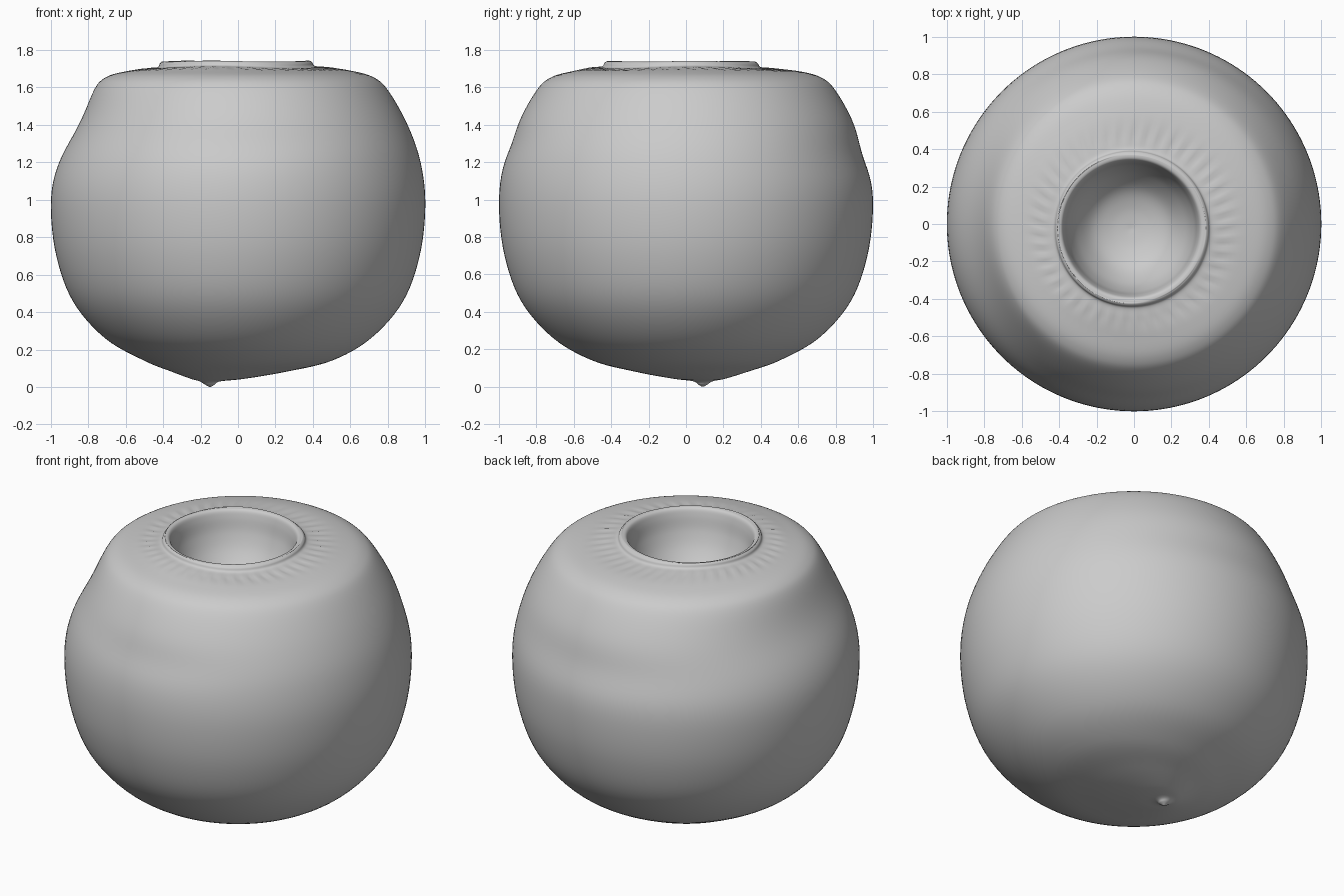
import bpy, bmesh
from math import sin, cos, tau, exp, atan2, pi
from mathutils import Vector

old = bpy.data.objects.get("Cube")
if old:
    bpy.data.objects.remove(old)

SEGMENTS = 160
STEPS = 6

clay = bpy.data.materials.new("grey clay")
clay.use_nodes = True
GREY = (0.6, 0.6, 0.6, 1)
clay.diffuse_color = GREY
clay.node_tree.nodes["Principled BSDF"].inputs["Base Color"].default_value = GREY

# Profile from the pinched foot, up the wall, over the rim, down into the bowl:
# radius, height, centre x, centre y
TIP = (-.15, .09)
MID = (0, 0)
RIM = (-.015, -.025)
profile = [
    (.004, 0, *TIP), (.025, .012, *TIP), (.055, .03, *TIP), (.14, .043, -.11, .07),
    (.30, .08, -.05, .03), (.50, .14, *MID), (.71, .26, *MID), (.88, .455, *MID),
    (.97, .70, *MID), (1, .97, *MID), (.975, 1.2, *MID), (.905, 1.4, *MID),
    (.80, 1.585, *MID), (.72, 1.655, *MID), (.60, 1.688, *MID), (.48, 1.702, *RIM),
    (.425, 1.71, *RIM), (.41, 1.73, *RIM), (.395, 1.738, *RIM), (.37, 1.73, *RIM),
    (.355, 1.69, *RIM), (.335, 1.60, *RIM), (.29, 1.50, *RIM), (.21, 1.405, *RIM),
    (.11, 1.36, *RIM), (.004, 1.345, *RIM),
]


def smooth_path(points):
    """Catmull-Rom curve through the profile points."""
    pts = [Vector(p) for p in points]
    pts = [pts[0]] + pts + [pts[-1]]
    out = []
    for a, b, c, d in zip(pts, pts[1:], pts[2:], pts[3:]):
        for k in range(STEPS):
            t = k / STEPS
            out.append(.5 * (2 * b + (c - a) * t + (2 * a - 5 * b + 4 * c - d) * t * t
                             + (3 * b - a - 3 * c + d) * t ** 3))
    return out + [pts[-1]]


def bump(value, centre, width):
    return exp(-((value - centre) / width) ** 2)


def around(angle, centre, width):
    diff = (angle - centre + pi) % tau - pi
    return exp(-(diff / width) ** 2)


def hand_shaped(r, z, a, outside):
    """Soft dents in the shoulder and small wrinkles around the neck."""
    if outside:
        r -= .055 * bump(z, 1.42, .22) * around(a, pi, .9)
        r -= .02 * bump(z, 1.25, .12) * around(a, pi / 2, .8)
        r -= .012 * bump(z, 1.3, .1) * around(a, -pi / 2, .5)
        if z > 1.6:
            z += .0035 * bump(r, .5, .05) * sin(44 * a)
            z += .005 * bump(r, .45, .12) * sin(3 * a + 1)
    return r, z


# Thrown pot body with its bowl
rows = smooth_path(profile)
rim_row = 18 * STEPS
bm = bmesh.new()
rings = []
for i, (r, z, cx, cy) in enumerate(rows):
    ring = []
    for s in range(SEGMENTS):
        a = tau * s / SEGMENTS
        rr, zz = hand_shaped(r, z, a, i < rim_row)
        ring.append(bm.verts.new((cx + rr * cos(a), cy + rr * sin(a), max(zz, 0))))
    rings.append(ring)
for low, high in zip(rings, rings[1:]):
    for s in range(SEGMENTS):
        n = (s + 1) % SEGMENTS
        bm.faces.new((low[s], low[n], high[n], high[s]))
bm.faces.new(rings[0][::-1])
bm.faces.new(rings[-1])
bmesh.ops.recalc_face_normals(bm, faces=bm.faces)
for face in bm.faces:
    face.smooth = True

mesh = bpy.data.meshes.new("pot_body")
bm.to_mesh(mesh)
bm.free()
mesh.materials.append(clay)
pot = bpy.data.objects.new("pot_body", mesh)
bpy.context.collection.objects.link(pot)
